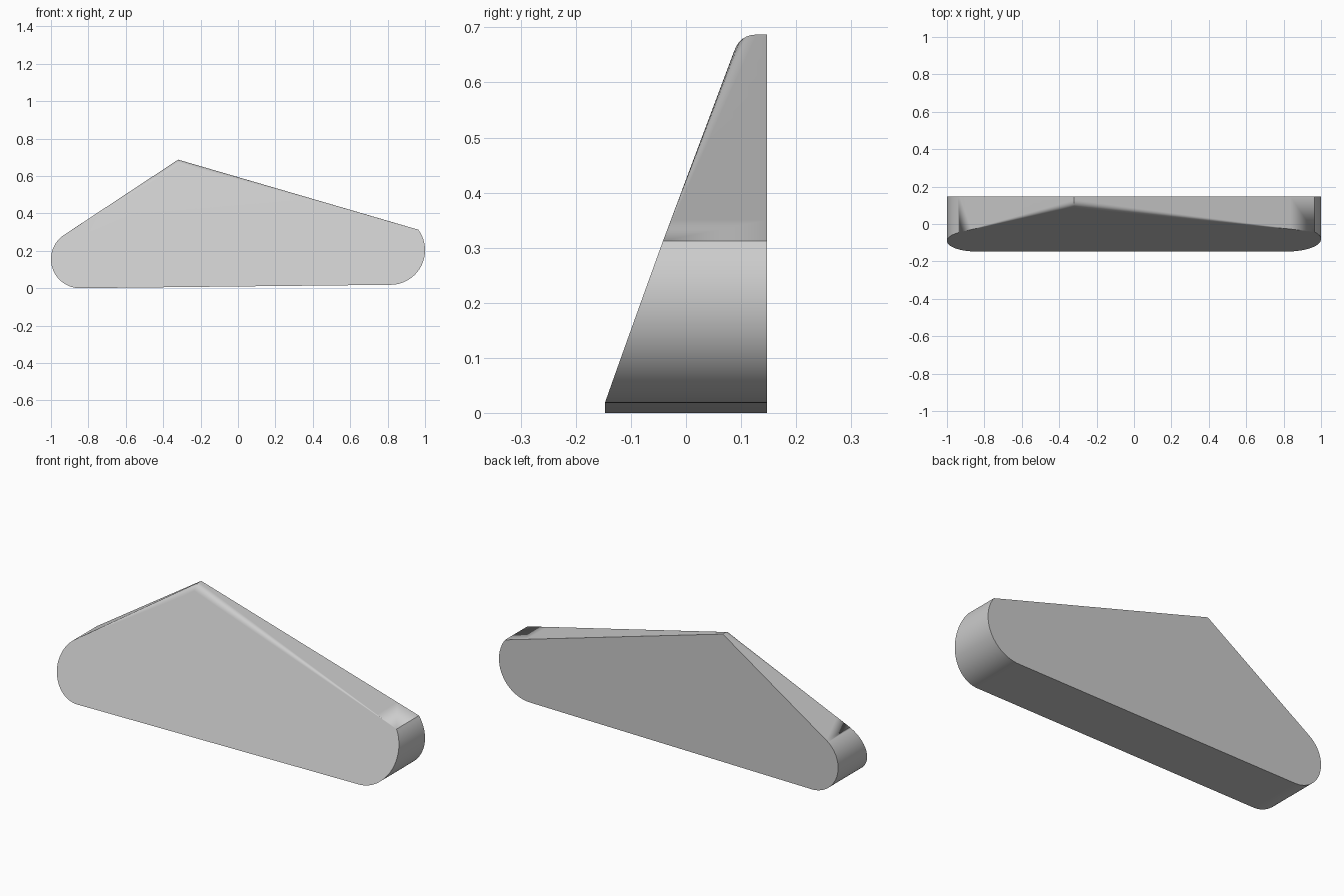
import bpy, bmesh
from math import cos, sin, radians
from mathutils import Vector

cube = bpy.data.objects.get("Cube")
if cube:
    bpy.data.objects.remove(cube, do_unlink=True)

BACK, FRONT, LEAN = 0.147, -0.147, 0.36
ROUND, STEPS = 0.03, 6


def arc(cx, cz, r, start, end, n):
    angles = [radians(start + (end - start) * i / n) for i in range(n + 1)]
    return [(Vector((cx + r * cos(a), cz + r * sin(a))), 0) for a in angles]


def edge(a, b, ra, rb, n=10):
    # Interior points of a straight edge, with a tapering edge rounding
    return [(a.lerp(b, i / n), ra + (rb - ra) * i / n) for i in range(1, n)]


def face_y(p):
    # Leaning front plane, hinged on the slightly sloping bottom edge
    return FRONT + LEAN * (p.y - 0.0093 - 0.011 * p.x)


# Outline, counter-clockwise from the front: right end, peak, left end
right_end = arc(0.815, 0.203, 0.185, -89.4, 36.3, 28)
left_end = arc(-0.845, 0.155, 0.155, 123.7, 270.6, 32)
peak = Vector((-0.32, 0.687))
outline = (right_end + edge(right_end[-1][0], peak, 0, ROUND)
           + [(peak, ROUND)]
           + edge(peak, left_end[0][0], ROUND, 0) + left_end)

bm = bmesh.new()
rows = []
for i, (p, size) in enumerate(outline):
    before, after = outline[i - 1][0], outline[(i + 1) % len(outline)][0]
    along = (after - before).normalized()
    inner = p + Vector((-along.y, along.x)) * size
    # Front, corner and top control points of the rounded edge
    a = Vector((inner.x, face_y(inner), inner.y))
    c = Vector((p.x, face_y(p), p.y))
    b = c + Vector((0, size, 0))
    row = []
    for k in range(STEPS + 1):
        t = k / STEPS
        row.append(bm.verts.new(a * (1 - t) ** 2 + c * 2 * t * (1 - t) + b * t * t))
    row.append(bm.verts.new((p.x, BACK, p.y)))
    rows.append(row)

for i, row in enumerate(rows):
    nxt = rows[(i + 1) % len(rows)]
    for k in range(len(row) - 1):
        bm.faces.new((row[k], row[k + 1], nxt[k + 1], nxt[k]))
bm.faces.new([row[0] for row in rows])
bm.faces.new([row[-1] for row in reversed(rows)])
bmesh.ops.remove_doubles(bm, verts=bm.verts, dist=0.00005)
bmesh.ops.recalc_face_normals(bm, faces=bm.faces)

mesh = bpy.data.meshes.new("wedge_panel")
bm.to_mesh(mesh)
bm.free()
panel = bpy.data.objects.new("wedge_panel", mesh)
bpy.context.collection.objects.link(panel)

grey = bpy.data.materials.new("plain_grey")
grey.use_nodes = True
grey.diffuse_color = (0.6, 0.6, 0.6, 1)
grey.node_tree.nodes["Principled BSDF"].inputs["Base Color"].default_value = (0.6, 0.6, 0.6, 1)
mesh.materials.append(grey)

# Smooth ends and rounded edge, flat large faces
bpy.context.view_layer.objects.active = panel
panel.select_set(True)
bpy.ops.object.shade_smooth_by_angle(angle=radians(30))
weighted = panel.modifiers.new("flat_faces", 'WEIGHTED_NORMAL')
weighted.keep_sharp = True
